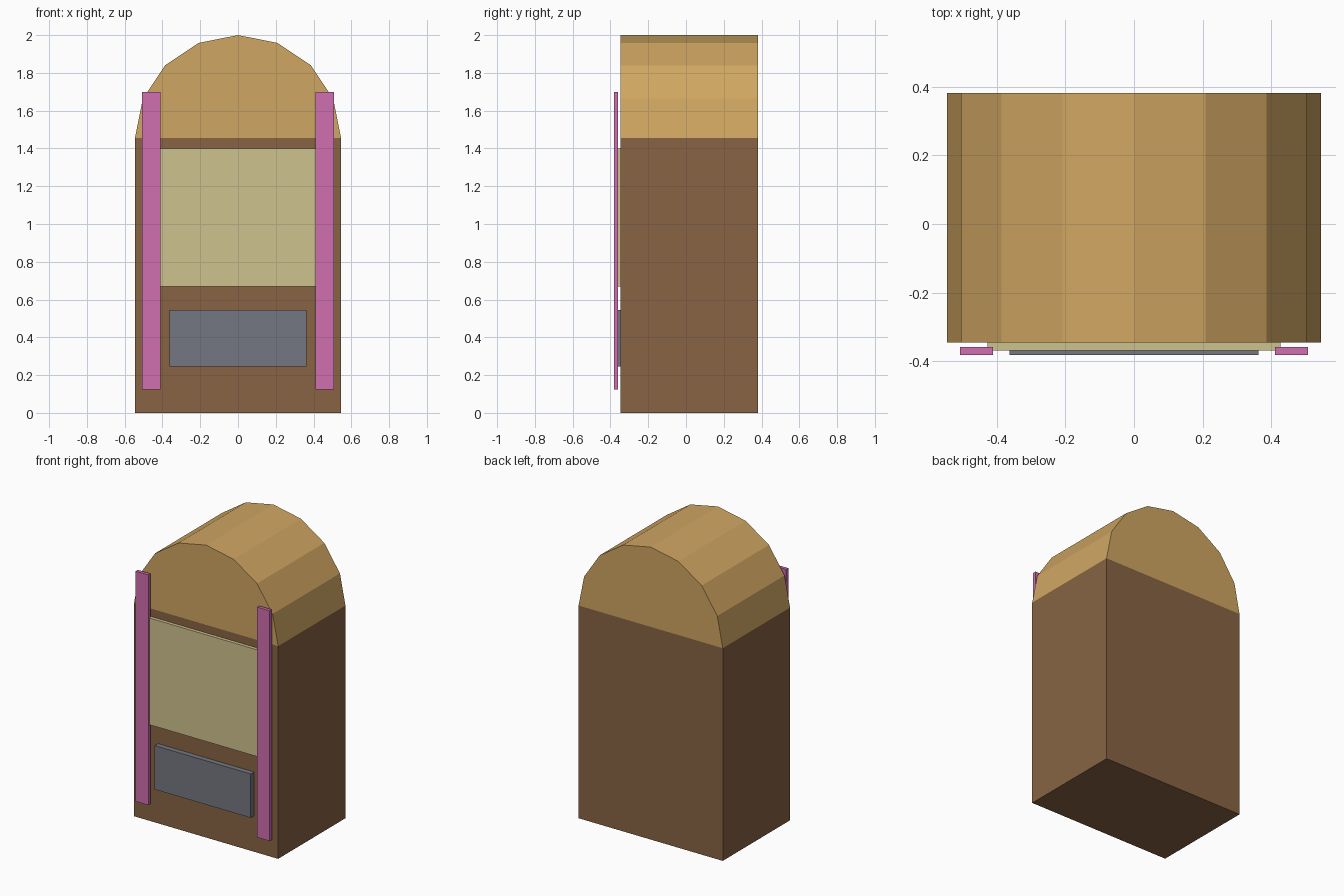
import bpy, bmesh, math

if "Cube" in bpy.data.objects:
    bpy.data.objects.remove(bpy.data.objects["Cube"])


def material(name, r, g, b):
    """Flat colour from 0-255 display values."""
    m = bpy.data.materials.new(name)
    m.diffuse_color = [*(((c / 255 + 0.055) / 1.055) ** 2.4 for c in (r, g, b)), 1]
    m.use_nodes = True
    m.node_tree.nodes["Principled BSDF"].inputs["Base Color"].default_value = m.diffuse_color
    return m


brown = material("dark_wood", 135, 100, 67)
tan = material("light_wood", 208, 166, 98)
beige = material("beige", 207, 194, 141)
pink = material("pink", 208, 110, 175)
grey = material("slate_grey", 116, 119, 129)


def prism(name, outline, y0, y1, mat):
    """Extrude an (x, z) outline from y0 to y1."""
    bm = bmesh.new()
    face = bm.faces.new([bm.verts.new((x, y0, z)) for x, z in outline])
    new = bmesh.ops.extrude_face_region(bm, geom=[face])["geom"]
    bmesh.ops.translate(bm, vec=(0, y1 - y0, 0),
                        verts=[v for v in new if isinstance(v, bmesh.types.BMVert)])
    bmesh.ops.recalc_face_normals(bm, faces=bm.faces)
    mesh = bpy.data.meshes.new(name)
    bm.to_mesh(mesh)
    bm.free()
    mesh.materials.append(mat)
    obj = bpy.data.objects.new(name, mesh)
    bpy.context.collection.objects.link(obj)
    return obj


def box(name, x0, x1, y0, y1, z0, z1, mat):
    return prism(name, [(x0, z0), (x1, z0), (x1, z1), (x0, z1)], y0, y1, mat)


R, TOP = 0.5455, 1.4545        # half width of the cabinet and start of the dome
FRONT, BACK = -0.3455, 0.3818

# Cabinet and half-round top with eight flat facets
box("cabinet", -R, R, FRONT, BACK, 0, TOP, brown)
arc = [(R * math.cos(i * math.pi / 8), TOP + R * math.sin(i * math.pi / 8)) for i in range(9)]
prism("domed_top", arc, FRONT, BACK, tan)

# Front panel and lower grille
box("front_panel", -0.427, 0.427, -0.3685, FRONT, 0.67, 1.40, beige)
box("lower_grille", -0.3636, 0.3636, -0.3815, FRONT, 0.2455, 0.5455, grey)

# Upright strips on both sides, standing just clear of the cabinet
for side, x in (("left", -0.459), ("right", 0.459)):
    box(side + "_strip", x - 0.048, x + 0.048, -0.3818, -0.359, 0.125, 1.70, pink)
